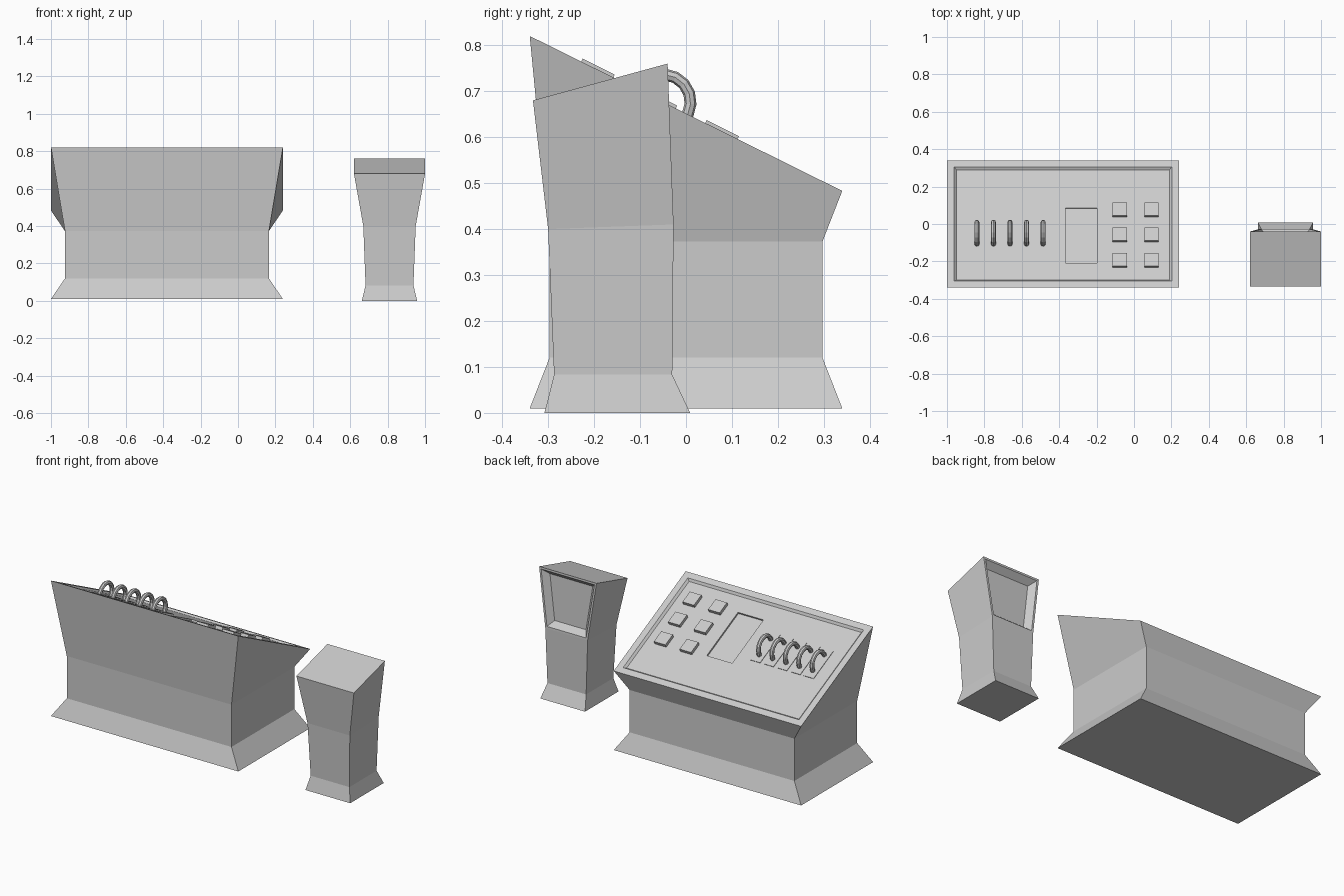
import bpy, bmesh, math
from mathutils import Matrix, Vector

if "Cube" in bpy.data.objects:
    bpy.data.objects.remove(bpy.data.objects["Cube"])


def finish(name, bm):
    bmesh.ops.recalc_face_normals(bm, faces=bm.faces[:])
    mesh = bpy.data.meshes.new(name)
    bm.to_mesh(mesh)
    bm.free()
    ob = bpy.data.objects.new(name, mesh)
    bpy.context.collection.objects.link(ob)
    return ob


def stacked_body(cx, rings):
    """Loft rectangles; ring = (half width, y front, z front, y back, z back)."""
    bm = bmesh.new()
    loops = []
    for h, yf, zf, yb, zb in rings:
        loops.append([bm.verts.new(p) for p in (
            (cx - h, yf, zf), (cx + h, yf, zf), (cx + h, yb, zb), (cx - h, yb, zb))])
    bm.faces.new(loops[0][::-1])
    for a, b in zip(loops, loops[1:]):
        for i in range(4):
            j = (i + 1) % 4
            bm.faces.new((a[i], a[j], b[j], b[i]))
    bm.faces.new(loops[-1])
    bmesh.ops.recalc_face_normals(bm, faces=bm.faces[:])
    return bm


def recess(bm, face, border, wall, depth):
    bmesh.ops.inset_individual(bm, faces=[face], thickness=border, use_even_offset=True)
    bmesh.ops.inset_individual(bm, faces=[face], thickness=wall, depth=-depth, use_even_offset=True)


# Sloped panel frame: local x = width, y = down the slope, z = outward
SLOPE = math.atan2(0.337, 0.68)
PANEL = Matrix.Translation((0, 0, 0.6515)) @ Matrix.Rotation(-SLOPE, 4, 'X')
C = math.cos(SLOPE)
FLOOR = -0.012


def panel_box(name, x0, x1, y0, y1, n0, n1):
    bm = bmesh.new()
    bmesh.ops.create_cube(bm, size=1)
    for v in bm.verts:
        v.co = PANEL @ Vector((x0 + (v.co.x + .5) * (x1 - x0),
                               (y0 + (v.co.y + .5) * (y1 - y0)) / C,
                               n0 + (v.co.z + .5) * (n1 - n0)))
    return finish(name, bm)


# Console with flared foot and tilted top
bm = stacked_body(-0.38, [
    (0.62, -0.34, 0.01, 0.34, 0.01),
    (0.545, -0.297, 0.12, 0.297, 0.12),
    (0.545, -0.297, 0.373, 0.297, 0.373),
    (0.62, -0.34, 0.82, 0.34, 0.483)])
bm.faces.ensure_lookup_table()
recess(bm, bm.faces[-1], 0.038, 0.012, -FLOOR)
console = finish("console_body", bm)

# Sunken screen
cutter = panel_box("screen_cutter", -0.367, -0.198, -0.203, 0.092, FLOOR - 0.01, 0.05)
cutter.hide_render = True
cutter.hide_viewport = True
mod = console.modifiers.new("screen", 'BOOLEAN')
mod.operation = 'DIFFERENCE'
mod.solver = 'EXACT'
mod.object = cutter

# Push buttons
for x in (-0.076, 0.094):
    for y in (0.077, -0.057, -0.193):
        panel_box("button", x - 0.038, x + 0.038, y - 0.035, y + 0.035, FLOOR - 0.005, 0.007)

# Arched levers on thin slot plates
for i in range(5):
    x = -0.84 + i * 0.0885
    panel_box("lever_plate", x - 0.033, x + 0.033, -0.145, 0.045, FLOOR - 0.005, FLOOR + 0.003)
    cu = bpy.data.curves.new("lever", 'CURVE')
    cu.dimensions = '3D'
    cu.bevel_depth = 0.013
    cu.bevel_resolution = 2
    sp = cu.splines.new('POLY')
    steps = 8
    sp.points.add(steps + 2)
    pts = [(0.06, -0.02)]
    pts += [(0.06 * math.cos(math.pi * k / steps), 0.06 * math.sin(math.pi * k / steps))
            for k in range(steps + 1)]
    pts.append((-0.06, -0.02))
    for p, (v, n) in zip(sp.points, pts):
        p.co = (*(PANEL @ Vector((x, -0.05 / C + v, n))), 1)
        p.radius = 1
    sp.use_smooth = False
    ob = bpy.data.objects.new("lever", cu)
    bpy.context.collection.objects.link(ob)

# Side pedestal with hollowed upper back
bm = stacked_body(0.81, [
    (0.148, -0.308, 0.0, 0.009, 0.0),
    (0.128, -0.287, 0.083, -0.03, 0.083),
    (0.14, -0.30, 0.40, -0.027, 0.41),
    (0.19, -0.333, 0.68, -0.04, 0.76)])
back = max((f for f in bm.faces if f.normal.y > 0.7),
           key=lambda f: f.calc_center_median().z)
recess(bm, back, 0.012, 0.03, 0.035)
finish("pedestal", bm)
